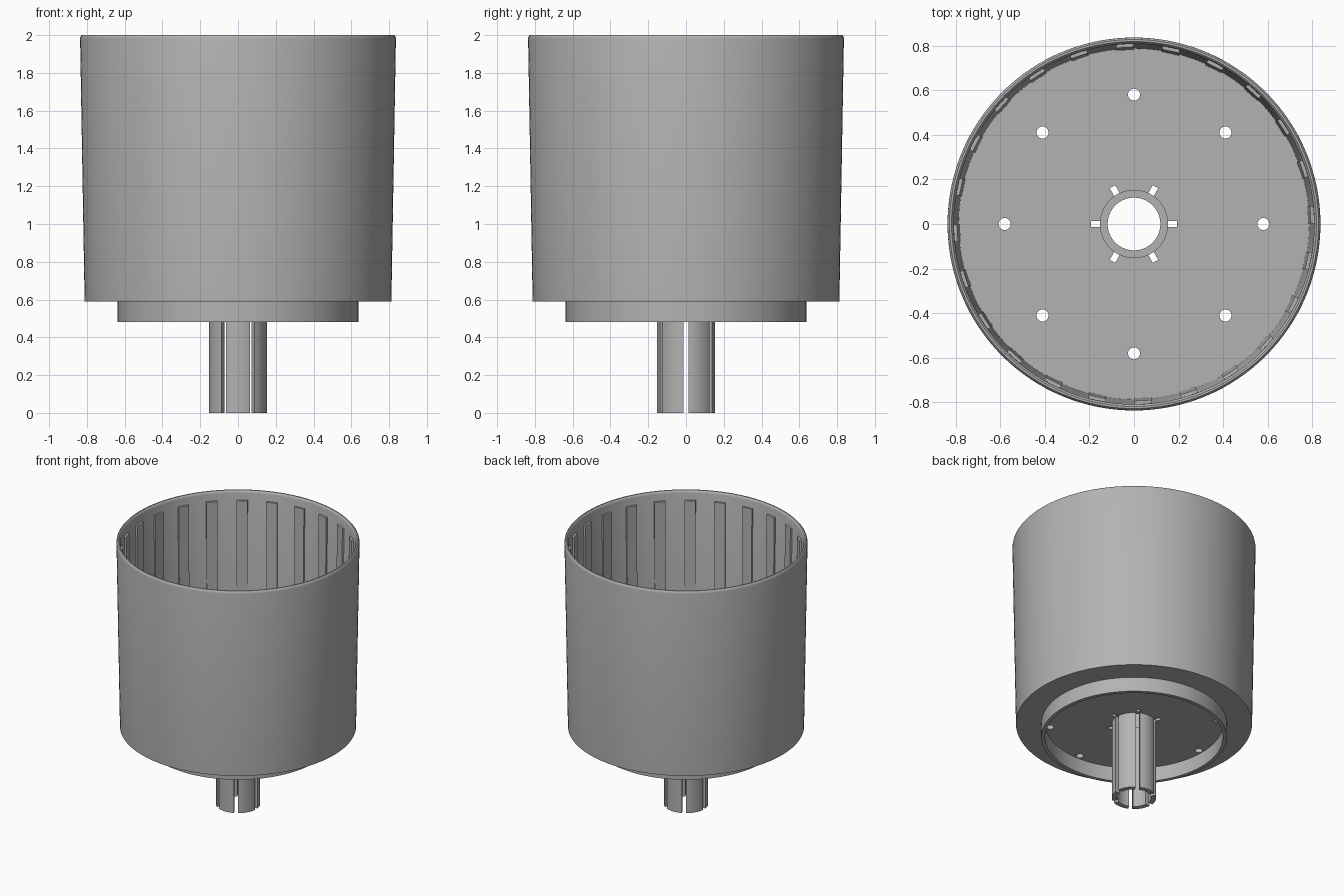
import bpy, bmesh, math
from mathutils import Matrix, Vector

cube = bpy.data.objects.get("Cube")
if cube:
    bpy.data.objects.remove(cube, do_unlink=True)

GREY = (0.45, 0.45, 0.45, 1)
grey = bpy.data.materials.new("plain grey")
grey.use_nodes = True
grey.diffuse_color = GREY
grey.node_tree.nodes["Principled BSDF"].inputs["Base Color"].default_value = GREY

FLOOR_LOW, FLOOR_TOP = 0.59, 0.62
SLOT_WIDTH = 0.028


def add_object(name, bm):
    bmesh.ops.recalc_face_normals(bm, faces=bm.faces)
    mesh = bpy.data.meshes.new(name)
    bm.to_mesh(mesh)
    bm.free()
    mesh.materials.append(grey)
    obj = bpy.data.objects.new(name, mesh)
    bpy.context.collection.objects.link(obj)
    return obj


def lathe(name, profile, steps=128):
    """Spin a closed (radius, height) outline around the z axis."""
    bm = bmesh.new()
    rings = []
    for i in range(steps):
        a = math.tau * i / steps
        rings.append([bm.verts.new((r * math.cos(a), r * math.sin(a), z)) for r, z in profile])
    n = len(profile)
    for i in range(steps):
        here, after = rings[i], rings[(i + 1) % steps]
        for j in range(n):
            k = (j + 1) % n
            bm.faces.new((here[j], after[j], after[k], here[k]))
    return add_object(name, bm)


def add_box(bm, low, high, angle):
    """Box between two corners, turned around the z axis."""
    low, high = Vector(low), Vector(high)
    size = high - low
    matrix = (Matrix.Rotation(angle, 4, 'Z') @ Matrix.Translation((low + high) / 2)
              @ Matrix.Diagonal((*size, 1)))
    return bmesh.ops.create_cube(bm, size=1, matrix=matrix)["verts"]


def cut(obj, cutter):
    mod = obj.modifiers.new("cut", 'BOOLEAN')
    mod.operation = 'DIFFERENCE'
    mod.solver = 'EXACT'
    mod.object = cutter
    cutter.hide_render = True
    bpy.context.view_layer.update()
    graph = bpy.context.evaluated_depsgraph_get()
    result = bpy.data.meshes.new_from_object(obj.evaluated_get(graph))
    obj.modifiers.clear()
    obj.data = result


def smooth(obj):
    bpy.ops.object.select_all(action='DESELECT')
    obj.select_set(True)
    bpy.context.view_layer.objects.active = obj
    bpy.ops.object.shade_smooth_by_angle(angle=math.radians(30))


# Pot: tapered wall with a rounded lip, floor, and a ring skirt below
pot = lathe("pot", [
    (0.12, FLOOR_LOW), (0.612, FLOOR_LOW), (0.612, 0.48), (0.638, 0.48),
    (0.638, FLOOR_LOW), (0.812, FLOOR_LOW),
    (0.836, 1.982), (0.834, 1.992), (0.827, 2.0),
    (0.818, 2.0), (0.811, 1.993), (0.808, 1.982),
    (0.786, FLOOR_TOP), (0.12, FLOOR_TOP)])

# Stem: hollow tube hanging below the floor
stem = lathe("stem", [(0.118, 0), (0.153, 0), (0.153, FLOOR_TOP), (0.118, FLOOR_TOP)], 96)

# Cutter: six radial slots and eight drain holes
bm = bmesh.new()
for i in range(6):
    add_box(bm, (0.10, -SLOT_WIDTH / 2, -0.02), (0.193, SLOT_WIDTH / 2, FLOOR_TOP + 0.02),
            i * math.tau / 6)
for i in range(8):
    a = i * math.tau / 8
    bmesh.ops.create_cone(bm, cap_ends=True, segments=24, radius1=0.027, radius2=0.027, depth=0.1,
                          matrix=Matrix.Translation((0.58 * math.cos(a), 0.58 * math.sin(a), 0.605)))
cutter = add_object("slot_cutter", bm)
cut(pot, cutter)
cut(stem, cutter)
bpy.data.objects.remove(cutter, do_unlink=True)

# Collar: ring closing the top of the stem slots
collar = lathe("collar", [(0.118, FLOOR_LOW + 0.01), (0.153, FLOOR_LOW + 0.01),
                          (0.153, FLOOR_TOP + 0.01), (0.118, FLOOR_TOP + 0.01)], 96)

# Ribs: shallow vertical strips around the inner wall, leaning with it
bm = bmesh.new()
for i in range(24):
    angle = math.radians(3) + i * math.tau / 24
    verts = add_box(bm, (0.780, -0.039, FLOOR_TOP - 0.01), (0.795, 0.039, 1.93), angle)
    outward = Vector((math.cos(angle), math.sin(angle), 0))
    for v in verts:
        if v.co.z > 1:
            v.co += outward * 0.012
ribs = add_object("inner_ribs", bm)

for part in (pot, stem, collar):
    smooth(part)
